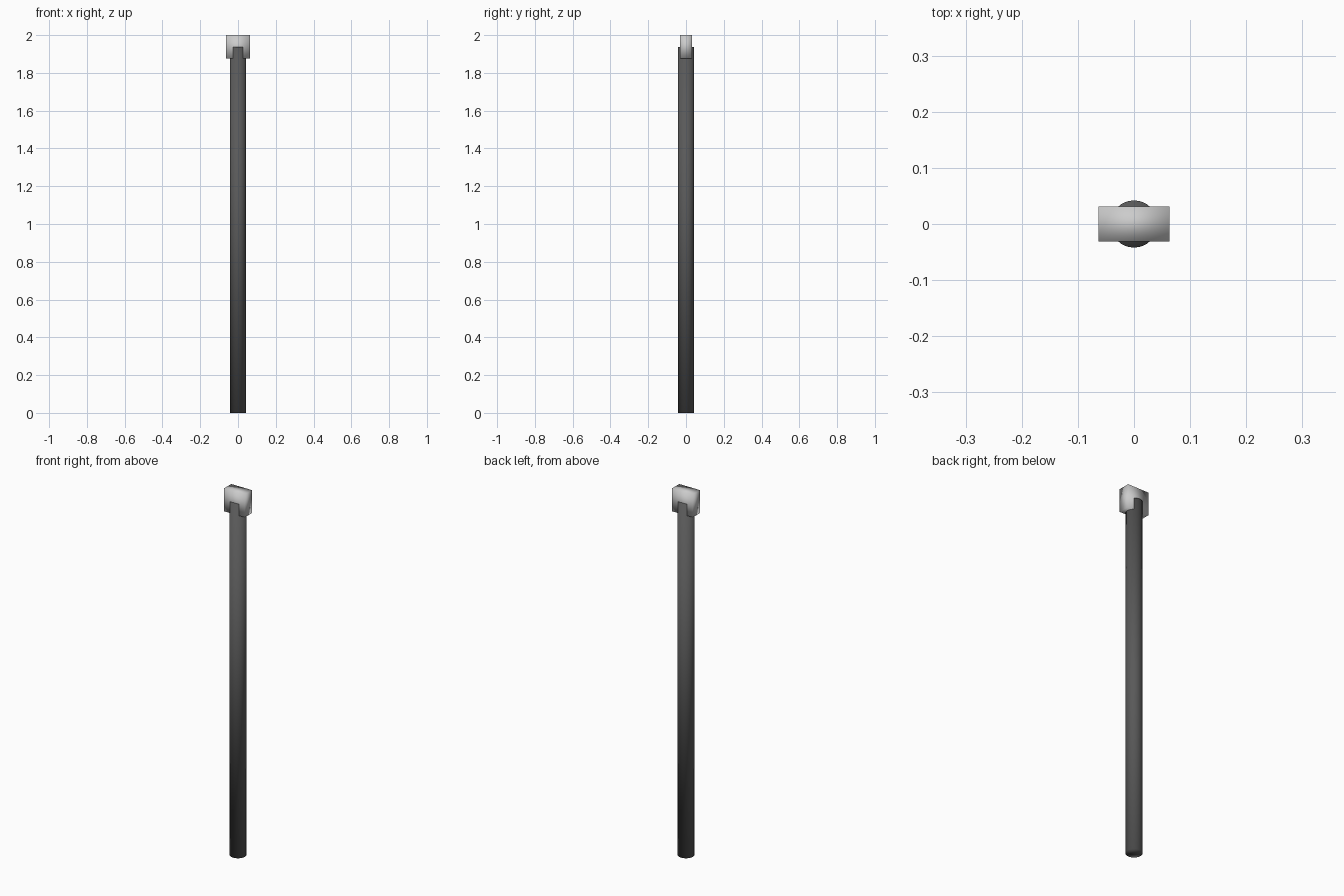
import bpy

if "Cube" in bpy.data.objects:
    bpy.data.objects.remove(bpy.data.objects["Cube"])

SHAFT_RADIUS = 0.042
SHAFT_TOP = 1.9375
HEAD_SIZE = (0.126, 0.063, 0.125)


def finish(name, color=None):
    obj = bpy.context.object
    obj.name = name
    bpy.ops.object.transform_apply(location=False, rotation=False, scale=True)
    bpy.ops.object.shade_smooth()
    if color:
        mat = bpy.data.materials.new(name + "_material")
        mat.diffuse_color = color
        mat.use_nodes = True
        mat.node_tree.nodes["Principled BSDF"].inputs["Base Color"].default_value = mat.diffuse_color
        obj.data.materials.append(mat)
    return obj


# Long dark round handle, standing on the floor
bpy.ops.mesh.primitive_cylinder_add(vertices=32, radius=SHAFT_RADIUS, depth=SHAFT_TOP,
                                    location=(0, 0, SHAFT_TOP / 2))
finish("handle", (0.1, 0.1, 0.1, 1))

# Light block at the tip, softly shaded, overlapping the handle's end
bpy.ops.mesh.primitive_cube_add(size=1, location=(0, 0, 2 - HEAD_SIZE[2] / 2))
bpy.context.object.scale = HEAD_SIZE
finish("head")
